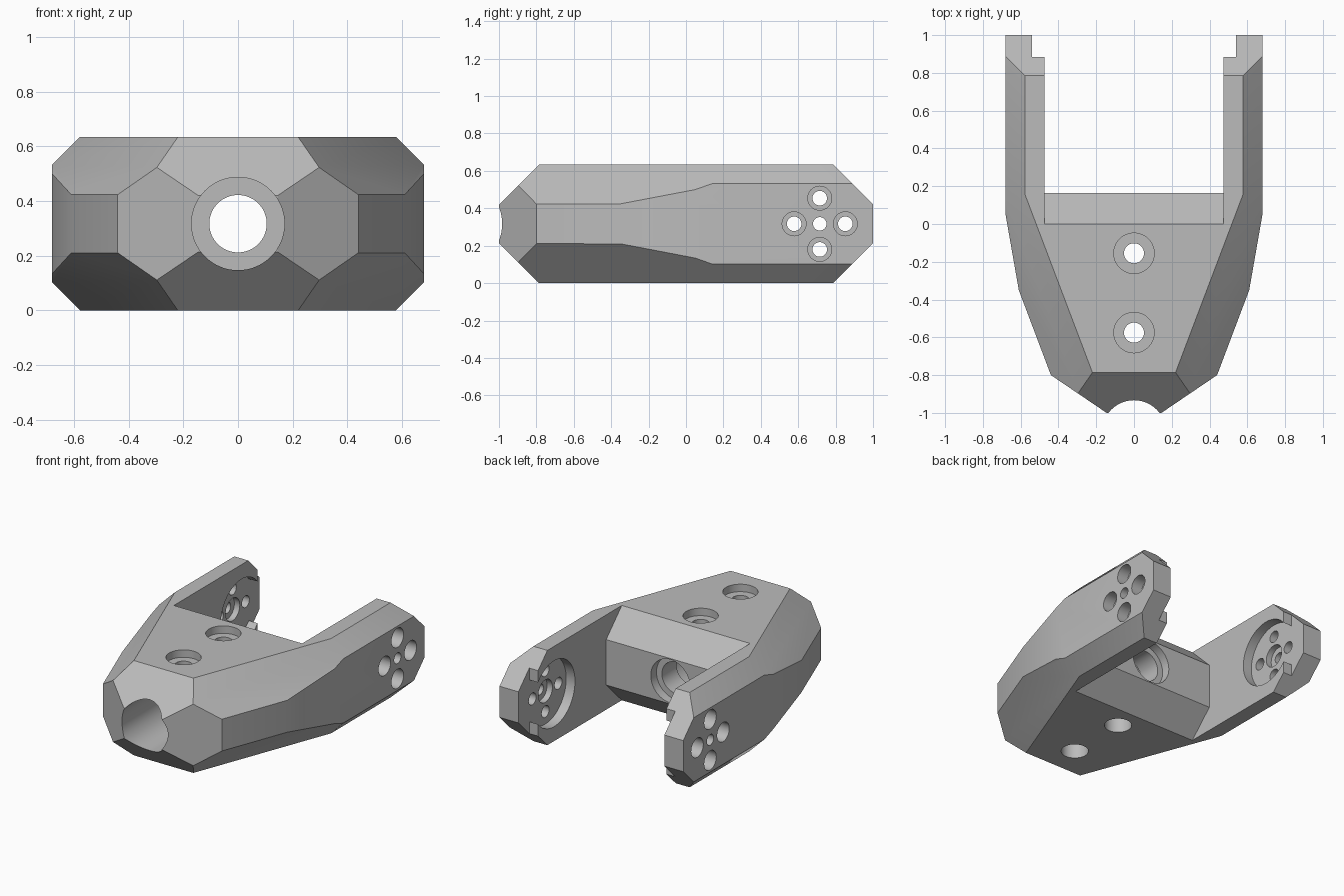
import bpy, bmesh, math
from mathutils import Vector, Matrix

cube = bpy.data.objects.get("Cube")
if cube:
    bpy.data.objects.remove(cube, do_unlink=True)

H = 0.634        # overall height
MID = H / 2
PIN_Y = 0.715    # centre of the arm hole pattern

grey = bpy.data.materials.new("satin_grey")
grey.use_nodes = True
grey.diffuse_color = (0.5, 0.5, 0.5, 1)
grey.node_tree.nodes["Principled BSDF"].inputs["Base Color"].default_value = (0.5, 0.5, 0.5, 1)


def make_object(name, bm):
    bmesh.ops.recalc_face_normals(bm, faces=bm.faces)
    mesh = bpy.data.meshes.new(name)
    bm.to_mesh(mesh)
    bm.free()
    mesh.materials.append(grey)
    obj = bpy.data.objects.new(name, mesh)
    bpy.context.collection.objects.link(obj)
    return obj


def prism(points, offset):
    """Extrude a closed polygon of 3D points along an offset."""
    bm = bmesh.new()
    face = bm.faces.new([bm.verts.new(p) for p in points])
    ext = bmesh.ops.extrude_face_region(bm, geom=[face], use_keep_orig=True)
    moved = [g for g in ext["geom"] if isinstance(g, bmesh.types.BMVert)]
    bmesh.ops.translate(bm, verts=moved, vec=offset)
    return bm


def chamfer(bm, point, normal):
    """Slice away everything beyond a plane and cap the cut."""
    geom = bm.verts[:] + bm.edges[:] + bm.faces[:]
    cut = bmesh.ops.bisect_plane(bm, geom=geom, plane_co=point, plane_no=normal,
                                 clear_outer=True, dist=1e-5)
    edges = [g for g in cut["geom_cut"] if isinstance(g, bmesh.types.BMEdge)]
    bmesh.ops.contextual_create(bm, geom=edges)


# Outer body: plan outline extruded upward
half = [(0.68, 1.0), (0.68, 0.05), (0.61, -0.35), (0.44, -0.80), (0.145, -1.0)]
outline = half + [(-x, y) for x, y in reversed(half)]
body_bm = prism([(x, y, 0) for x, y in outline], (0, 0, H))

# 45 degree chamfers on the nose, arm tips, arm sides and tapered sides
slant = Vector((0.95, -0.36, 0)).normalized()
rims = [((0, -0.786, 0), Vector((0, -1, 0))), ((0, 0.787, 0), Vector((0, 1, 0)))]
for s in (1, -1):
    rims.append(((0.578 * s, 0, 0), Vector((s, 0, 0))))
    rims.append(((0.22 * s, -0.786, 0), Vector((slant.x * s, slant.y, 0))))
for (x, y, _), out in rims:
    for z, up in ((H, 1), (0, -1)):
        chamfer(body_bm, Vector((x, y, z)), (out + Vector((0, 0, up))).normalized())
body = make_object("fork_bracket", body_bm)


def subtract(bm):
    cutter = make_object("cutter", bm)
    cutter.hide_render = True
    mod = body.modifiers.new("cut", "BOOLEAN")
    mod.operation = "DIFFERENCE"
    mod.solver = "EXACT"
    mod.object = cutter
    bpy.context.view_layer.objects.active = body
    bpy.ops.object.modifier_apply(modifier=mod.name)
    bpy.data.objects.remove(cutter, do_unlink=True)


def drill(start, end, radius, sides=48):
    """Remove a round hole between two points."""
    a, b = Vector(start), Vector(end)
    bm = bmesh.new()
    spin = (b - a).to_track_quat("Z", "Y").to_matrix().to_4x4()
    bmesh.ops.create_cone(bm, cap_ends=True, segments=sides, radius1=radius,
                          radius2=radius, depth=(b - a).length,
                          matrix=Matrix.Translation((a + b) / 2) @ spin)
    subtract(bm)


# Gap between the arms, with a bevelled hub wall
gap = [(-0.07, H + 0.07), (0.165, H - 0.165), (0.165, 0.165),
       (-0.07, -0.07), (1.2, -0.07), (1.2, H + 0.07)]
subtract(prism([(-0.475, y, z) for y, z in gap], (0.95, 0, 0)))

# Main bore: wide from the nose, narrow neck, shallow seat in the hub wall
drill((0, -1.2, MID), (0, -0.05, MID), 0.17, 64)
drill((0, -0.2, MID), (0, 0.3, MID), 0.105, 64)
drill((0, 0.105, MID), (0, 0.3, MID), 0.145, 64)

# Screw holes through the hub
for y in (-0.155, -0.575):
    drill((0, y, MID), (0, y, H + 0.1), 0.053)
    drill((0, y, H - 0.05), (0, y, H + 0.1), 0.107)
    drill((0, y, -0.1), (0, y, MID), 0.085)

# Arms: pocket and open slot inside, screw pattern through to the outside
for s in (1, -1):
    slot = [(0.885, -0.1), (1.2, -0.1), (1.2, 0.8), (0.885, 0.8)]
    subtract(prism([(0.40 * s, y, z) for y, z in slot], (0.14 * s, 0, 0)))
    drill((0.40 * s, PIN_Y, MID), (0.54 * s, PIN_Y, MID), 0.22, 64)
    drill((0.45 * s, PIN_Y, MID), (0.80 * s, PIN_Y, MID), 0.036, 32)
    drill((0.45 * s, PIN_Y, MID), (0.58 * s, PIN_Y, MID), 0.075, 32)
    for i in range(4):
        a = i * math.pi / 2
        y, z = PIN_Y + 0.137 * math.cos(a), MID + 0.137 * math.sin(a)
        drill((0.45 * s, y, z), (0.80 * s, y, z), 0.039, 32)
        drill((0.60 * s, y, z), (0.80 * s, y, z), 0.064, 32)

# Smooth shading with crisp edges
bpy.ops.object.select_all(action="DESELECT")
body.select_set(True)
bpy.context.view_layer.objects.active = body
bpy.ops.object.shade_smooth_by_angle(angle=math.radians(30))
